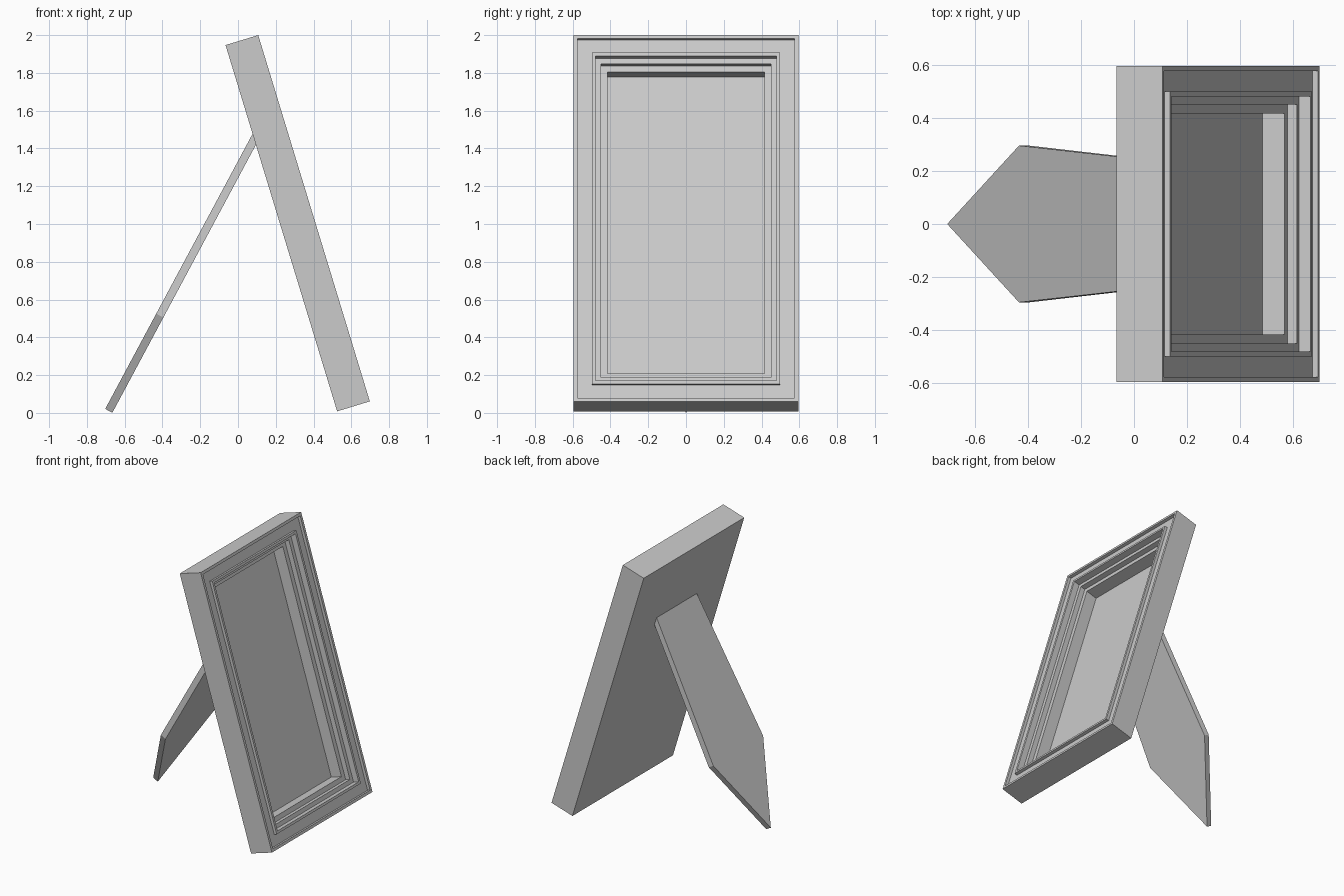
import bpy, bmesh
from mathutils import Vector

if "Cube" in bpy.data.objects:
    bpy.data.objects.remove(bpy.data.objects["Cube"])


def finish(bm, name):
    bmesh.ops.recalc_face_normals(bm, faces=bm.faces[:])
    me = bpy.data.meshes.new(name)
    bm.to_mesh(me)
    bm.free()
    ob = bpy.data.objects.new(name, me)
    bpy.context.collection.objects.link(ob)
    return ob


# Leaning frame: local axes along its height and out of its front
base = Vector((0.698, 0, 0.061))
top = Vector((0.107, 0, 2.0))
height = (top - base).length
up = (top - base).normalized()
out = Vector((up.z, 0, -up.x))
HALF_W, THICK = 0.595, 0.181

# (inset from outer edge, depth behind front): back edge, mouldings, panel
profile = [(0, THICK), (0, 0), (0.02, 0), (0.02, 0.022), (0.097, 0.022),
           (0.097, 0), (0.115, 0), (0.115, 0.045), (0.145, 0.045),
           (0.145, 0.082), (0.18, 0.082), (0.18, 0.17)]


def build_frame():
    bm = bmesh.new()
    rings = []
    for inset, depth in profile:
        w = HALF_W - inset
        rings.append([bm.verts.new(base + up * h - out * depth + Vector((0, y, 0)))
                      for y, h in ((-w, inset), (w, inset),
                                   (w, height - inset), (-w, height - inset))])
    for a, b in zip(rings, rings[1:]):
        for i in range(4):
            j = (i + 1) % 4
            bm.faces.new((a[i], a[j], b[j], b[i]))
    bm.faces.new(rings[0][::-1])   # back board
    bm.faces.new(rings[-1])        # picture panel
    return finish(bm, "picture_frame")


# Easel leg: pentagon pointed at the floor, thickness towards the frame
def build_leg():
    tip = Vector((-0.703, 0, 0.021))
    head = Vector((0.077, 0, 1.477))
    along = (head - tip).normalized()
    length = (head - tip).length
    thick = Vector((along.z, 0, -along.x)) * 0.043
    outline = [(0, 0), (0.295, 0.572), (0.238, length),
               (-0.238, length), (-0.295, 0.572)]
    bm = bmesh.new()
    rear = [bm.verts.new(tip + along * s + Vector((0, y, 0))) for y, s in outline]
    # upper end is bevelled to lie against the back of the frame
    front = [bm.verts.new(tip + thick + along * (s - (0.032 if s == length else 0))
                          + Vector((0, y, 0))) for y, s in outline]
    bm.faces.new(rear)
    bm.faces.new(front[::-1])
    for i in range(5):
        j = (i + 1) % 5
        bm.faces.new((rear[i], rear[j], front[j], front[i]))
    return finish(bm, "easel_leg")


build_frame()
build_leg()
